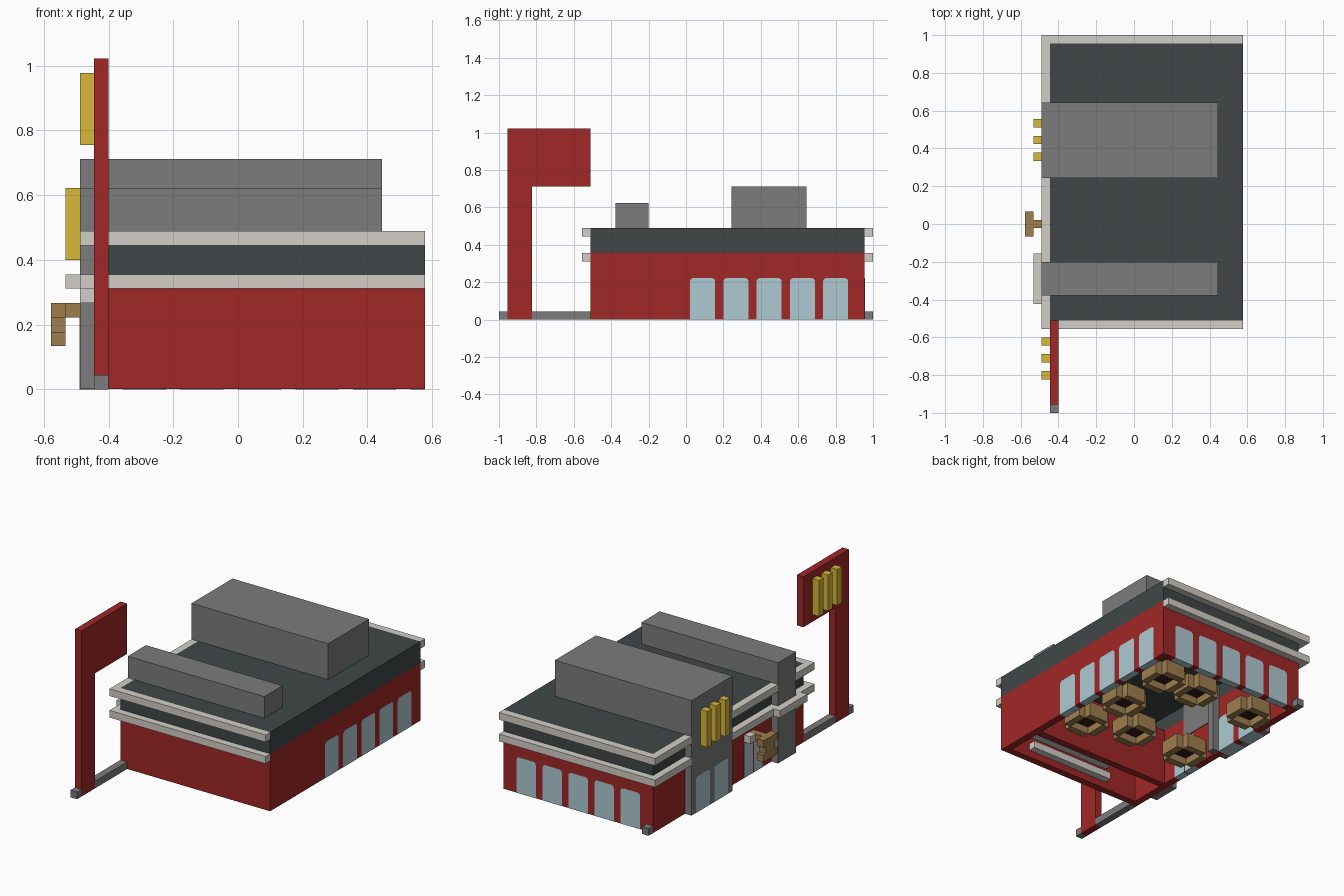
import bpy
import bmesh
from mathutils import Vector

default_cube = bpy.data.objects.get("Cube")
if default_cube:
    bpy.data.objects.remove(default_cube, do_unlink=True)

UNIT = 2 / 45                # one building block
LEFT, RIGHT = -10, 13        # outer wall limits across x
FRONT, BACK = 11, 44         # outer wall limits along y, counted from the front end
BAND, ROOF = 8, 11           # bottom of the dark band, top of the roof


def make_material(name, red, green, blue):
    material = bpy.data.materials.new(name)
    colour = (red, green, blue, 1)
    material.use_nodes = True
    material.diffuse_color = colour
    shader = material.node_tree.nodes["Principled BSDF"]
    shader.inputs["Base Color"].default_value = colour
    return material


brick = make_material("brick red", .355, .02, .02)
slate = make_material("dark slate", .052, .062, .062)
concrete = make_material("grey concrete", .2, .2, .2)
stone = make_material("pale stone", .65, .62, .58)
gold = make_material("gold", .68, .48, .04)
wood = make_material("brown wood", .345, .21, .075)
glass = make_material("pale blue glass", .43, .59, .65)
dark_wood = make_material("dark wood", .035, .012, .008)


def to_world(x, y, z):
    return Vector((x * UNIT, (y - 22.5) * UNIT, z * UNIT))


def finish(name, mesh_data, material):
    bmesh.ops.recalc_face_normals(mesh_data, faces=mesh_data.faces)
    mesh = bpy.data.meshes.new(name)
    mesh_data.to_mesh(mesh)
    mesh_data.free()
    mesh.materials.append(material)
    part = bpy.data.objects.new(name, mesh)
    bpy.context.scene.collection.objects.link(part)


def blocks(name, material, *spans):
    """One object made of boxes, each given as x range, y range, z range."""
    mesh_data = bmesh.new()
    for x_span, y_span, z_span in spans:
        low, high = (to_world(*corner) for corner in zip(x_span, y_span, z_span))
        corners = bmesh.ops.create_cube(mesh_data, size=1)["verts"]
        for vert in corners:
            middle = (low + high) / 2
            vert.co = middle + vert.co * (high - low)
    finish(name, mesh_data, material)


def window(name, along, start, width, outer, inner, height=5):
    """Round-cornered pane set through a wall, showing on both faces."""
    bevel = .35
    end = start + width
    outline = [(start, 0), (end, 0), (end, height - bevel),
               (end - bevel / 3, height - bevel / 3), (end - bevel, height),
               (start + bevel, height), (start + bevel / 3, height - bevel / 3),
               (start, height - bevel)]

    def place(position, depth, z):
        return to_world(position, depth, z) if along == "x" else to_world(depth, position, z)

    mesh_data = bmesh.new()
    rings = [[mesh_data.verts.new(place(position, depth, z)) for position, z in outline]
             for depth in (outer, inner)]
    for ring in rings:
        mesh_data.faces.new(ring)
    for i in range(len(outline)):
        j = (i + 1) % len(outline)
        mesh_data.faces.new((rings[0][i], rings[0][j], rings[1][j], rings[1][i]))
    finish(name, mesh_data, glass)


def shell(bottom, top):
    """Four walls, one block thick, around the building."""
    inner = (FRONT + 1, BACK - 1)
    height = (bottom, top)
    return [((LEFT, RIGHT), (FRONT, FRONT + 1), height),
            ((LEFT, RIGHT), (BACK - 1, BACK), height),
            ((LEFT, LEFT + 1), inner, height),
            ((RIGHT - 1, RIGHT), inner, height)]


# Main building, with the walls a hair above the ground so the panes reach lower
proud = .01
blocks("brick_walls", brick, *shell(proud, BAND))
blocks("upper_band", slate, *shell(BAND, ROOF - 1))
blocks("flat_roof", slate, ((LEFT, RIGHT), (FRONT, BACK), (ROOF - 1, ROOF)))

# Grey towers crossing the roof and dropping down the entrance side
towers = {"front_tower": (14, 18, 14), "back_tower": (28, 37, 16)}
for name, (start, end, top) in towers.items():
    blocks(name, concrete,
           ((LEFT - 1, 10), (start, end), (ROOF, top)),
           ((LEFT - 1, LEFT), (start, end), (proud, ROOF)))

# Pale ledges on the front, back and entrance side
side = (LEFT - 1, LEFT)
for name, bottom in (("lower_ledge", BAND - 1), ("upper_ledge", ROOF - 1)):
    height = (bottom, bottom + 1)
    blocks(name, stone,
           ((LEFT - 1, RIGHT), (FRONT - 1, FRONT), height),
           ((LEFT - 1, RIGHT), (BACK, BACK + 1), height),
           (side, (FRONT, 14), height),
           (side, (18, 28), height),
           (side, (37, BACK), height))
blocks("tower_ledge", stone, ((LEFT - 2, LEFT - 1), (13, 19), (BAND - 1, BAND)))
blocks("ledge_bracket", stone, (side, (13, 14), (BAND - 2, BAND - 1)))

# Windows and doors
for i in range(5):
    window(f"side_window_{i + 1}", "y", 23 + 4 * i, 3, RIGHT + proud, RIGHT - 1 - proud)
    window(f"back_window_{i + 1}", "x", 8 - 4 * i, 3, BACK + proud, BACK - 1 - proud)
for i in range(2):
    window(f"tower_window_{i + 1}", "y", 29 + 4 * i, 3, LEFT - 1 - proud, LEFT + 1 + proud)
    window(f"entrance_door_{i + 1}", "y", 20 + 2.1 * i, 1.9, LEFT - proud, LEFT + 1 + proud)
blocks("entrance_lamp", stone, (side, (23, 24), (5, 6)))

# Hanging wooden board beside the entrance
board = (LEFT - 3, LEFT - 2)
blocks("hanging_board", wood,
       (board, (21, 24), (5, 6)),
       (board, (21.5, 23.5), (4, 5)),
       (board, (21, 24), (3, 4)),
       ((LEFT - 2, LEFT), (22, 23), (5, 6)))

# Roadside pylon and low kerb
post = (LEFT, LEFT + 1)
blocks("pylon", brick,
       (post, (1, 4), (0, 23)),
       (post, (4, FRONT), (16, 23)))
blocks("kerb", concrete,
       (post, (0, 1), (0, 1)),
       (post, (4, FRONT), (0, 1)),
       (post, (BACK, BACK + 1), (0, 1)))


# Plain gold decorative bars
def gold_bars(name, x, y, z):
    blocks(name, gold, *[((x, x + 1), (y + i, y + i + 1), (z, z + 5)) for i in (0, 2, 4)])


gold_bars("pylon_gold_bars", LEFT - 1, 4, 17)
gold_bars("tower_gold_bars", LEFT - 2, 30, 9)

# Interior partition, shelves, post and entrance lining
blocks("partition", brick, ((LEFT + 1, RIGHT - 1), (17, 18), (proud, BAND)))
blocks("kitchen_shelves", stone, *[
    ((-4, 9), (FRONT + 1, FRONT + 2), (z, z + 1)) for z in (1, 3)])
blocks("inner_post", concrete, ((LEFT + 1, LEFT + 2), (28, 29), (proud, ROOF - 1)))
blocks("entrance_lining", concrete, ((LEFT + 1, LEFT + 1.1), (22, 28), (5.2, ROOF - 1)))


# Dining tables ringed by benches
def dining_set(number, x, y):
    seat = (proud, 2)
    ring = []
    for offset in (-2, 2):
        ring.append(((x - 1.5, x + 1.5), (y + offset - .5, y + offset + .5), seat))
        ring.append(((x + offset - .5, x + offset + .5), (y - 1.5, y + 1.5), seat))
    blocks(f"bench_ring_{number}", wood, *ring)
    blocks(f"table_{number}", dark_wood, ((x - 1.5, x + 1.5), (y - 1.5, y + 1.5), (1, 1.9)))


spots = [(8.5, 23), (8, 30), (8, 38), (2.5, 38), (2, 25), (-6.5, 25), (-6.5, 38)]
for number, (x, y) in enumerate(spots, start=1):
    dining_set(number, x, y)
